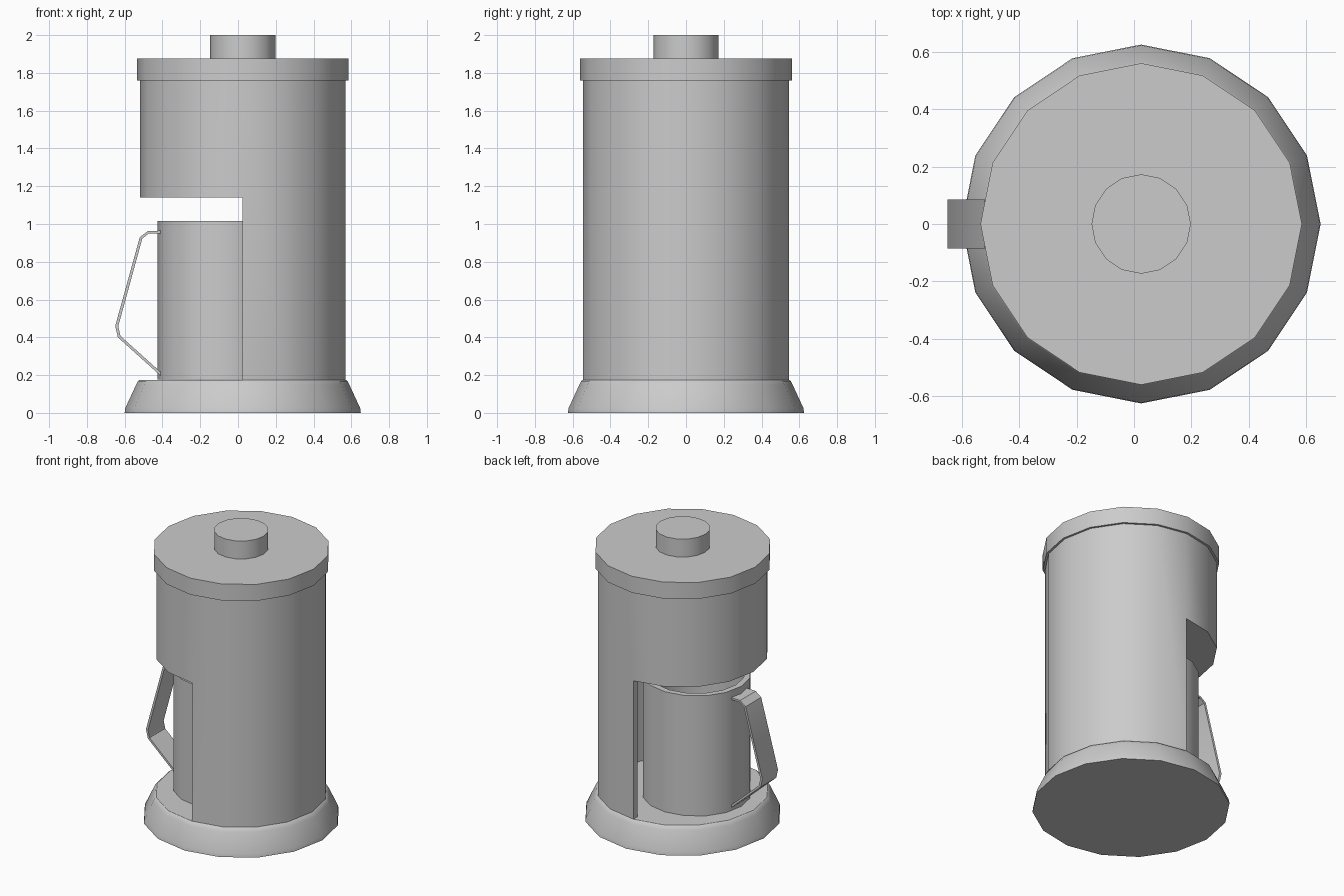
import bpy, bmesh, math

if "Cube" in bpy.data.objects:
    bpy.data.objects.remove(bpy.data.objects["Cube"])

CX = 0.025      # axis of the machine
SIDES = 16


def finish(name, bm, smooth=True):
    bmesh.ops.recalc_face_normals(bm, faces=bm.faces)
    me = bpy.data.meshes.new(name)
    bm.to_mesh(me)
    bm.free()
    ob = bpy.data.objects.new(name, me)
    bpy.context.collection.objects.link(ob)
    if smooth:
        smooth_by_angle(ob)
    return ob


def smooth_by_angle(ob):
    bpy.ops.object.select_all(action='DESELECT')
    ob.select_set(True)
    bpy.context.view_layer.objects.active = ob
    bpy.ops.object.shade_smooth_by_angle(angle=math.radians(30))


def lathe(name, profile, cx=CX, smooth=True):
    """Turn an (r, z) profile around a vertical axis and cap both ends."""
    bm = bmesh.new()
    rings = []
    for r, z in profile:
        rings.append([bm.verts.new((cx + r * math.cos(i * math.tau / SIDES),
                                    r * math.sin(i * math.tau / SIDES), z))
                      for i in range(SIDES)])
    for a, b in zip(rings, rings[1:]):
        for i in range(SIDES):
            j = (i + 1) % SIDES
            bm.faces.new((a[i], a[j], b[j], b[i]))
    bm.faces.new(rings[0])
    bm.faces.new(rings[-1])
    return finish(name, bm, smooth)


def prism(name, points, offset, smooth=True):
    """Extrude a closed outline along an offset vector."""
    bm = bmesh.new()
    face = bm.faces.new([bm.verts.new(p) for p in points])
    new = bmesh.ops.extrude_face_region(bm, geom=[face])["geom"]
    bmesh.ops.translate(bm, vec=offset,
                        verts=[g for g in new if isinstance(g, bmesh.types.BMVert)])
    return finish(name, bm, smooth)


# Flared base, lid and knob
lathe("base", [(0.625, 0), (0.622, 0.025), (0.565, 0.148), (0.555, 0.168), (0.545, 0.175)])
lathe("lid", [(0.56, 1.76), (0.56, 1.875)])
lathe("lid_knob", [(0.173, 1.875), (0.173, 2.0)])

# Body: cylinder with the jug bay cut away, leaving a half shell behind
body = lathe("body", [(0.545, 0.175), (0.545, 1.76)], smooth=False)
arc = [(CX + 0.5 * math.cos(a), 0.5 * math.sin(a), 0.1)
       for a in (-math.pi / 2 + i * math.tau / SIDES for i in range(SIDES // 2 + 1))]
outline = [(-1, -0.7, 0.1), (CX, -0.7, 0.1)] + arc + [(CX, 0.7, 0.1), (-1, 0.7, 0.1)]
cutter = prism("bay_cutter", outline, (0, 0, 1.04), smooth=False)
cutter.hide_render = True
mod = body.modifiers.new("bay", 'BOOLEAN')
mod.operation = 'DIFFERENCE'
mod.solver = 'EXACT'
mod.object = cutter
bpy.context.view_layer.objects.active = body
bpy.ops.object.modifier_apply(modifier=mod.name)
bpy.data.objects.remove(cutter)
smooth_by_angle(body)

# Open jug
lathe("jug", [(0.345, 0.177), (0.345, 1.015), (0.305, 1.015), (0.305, 0.21)], cx=-0.082)

# Bent strap handle
outer = [(-0.405, 0.965), (-0.478, 0.962), (-0.52, 0.93), (-0.65, 0.46),
         (-0.636, 0.40), (-0.405, 0.192)]
inner = [(-0.405, 0.212), (-0.622, 0.407), (-0.634, 0.458), (-0.507, 0.922),
         (-0.473, 0.949), (-0.405, 0.951)]
prism("jug_handle", [(x, -0.086, z) for x, z in outer + inner], (0, 0.172, 0))
